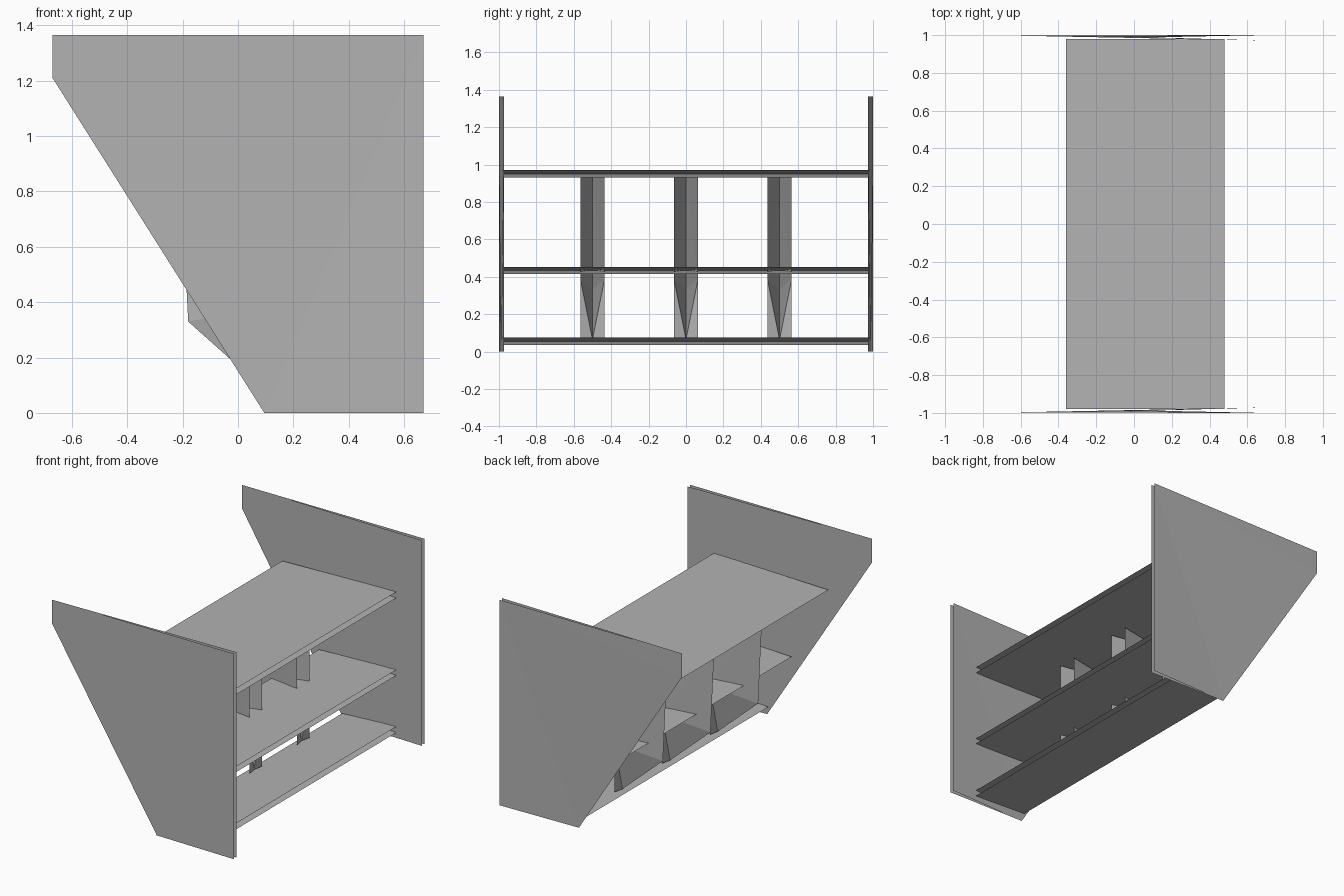
import bpy
import bmesh

cube = bpy.data.objects.get("Cube")
if cube:
    bpy.data.objects.remove(cube, do_unlink=True)

grey = bpy.data.materials.new("card_grey")
grey.use_nodes = True
COLOUR = (0.45, 0.45, 0.45, 1)
grey.diffuse_color = COLOUR
grey.node_tree.nodes["Principled BSDF"].inputs["Base Color"].default_value = COLOUR


def folded_sheet(name, leaves):
    """Thin folded card: each leaf is a list of triangles or quads."""
    bm = bmesh.new()
    for leaf in leaves:
        for face in leaf:
            bm.faces.new([bm.verts.new(p) for p in face])
    bmesh.ops.remove_doubles(bm, verts=bm.verts, dist=0.0005)
    mesh = bpy.data.meshes.new(name)
    bm.to_mesh(mesh)
    bm.free()
    mesh.materials.append(grey)
    obj = bpy.data.objects.new(name, mesh)
    bpy.context.collection.objects.link(obj)
    return obj


def end_panel(name, side):
    # two leaves joined along the slanted edge, open at the +x edge
    tip, bend, foot = (-0.67, side * 0.998, 1.365), (-0.67, side * 0.998, 1.21), (0.095, side * 0.988, 0)
    leaves = []
    for y in (1.0, 0.972):
        top, low = (0.67, side * y, 1.365), (0.67, side * y, 0)
        leaf = [(tip, bend, top), (bend, foot, top), (foot, low, top)]
        if (side > 0) == (y == 1.0):
            leaf = [f[::-1] for f in leaf]
        leaves.append(leaf)
    folded_sheet(name, leaves)


def shelf(name, front, upper, lower):
    # top and bottom leaves meeting in a fold at the -x edge
    fold = (upper + lower) / 2
    leaves = []
    for z in (upper, lower):
        quad = [(front, -0.98, fold), (0.48, -0.98, z), (0.48, 0.98, z), (front, 0.98, fold)]
        leaves.append([quad if z == upper else quad[::-1]])
    folded_sheet(name, leaves)


def divider(name, y):
    # upright card folded along its -x edge, slanted towards the foot
    head, bend, foot = (-0.21, y, 0.93), (-0.18, y, 0.33), (0.117, y, 0.065)
    leaves = []
    for offset in (-0.065, 0.065):
        a, b, c = [(0.13, y + offset, z) for z in (0.93, 0.39, 0.065)]
        leaf = [(head, bend, b), (head, b, a), (bend, foot, b), (foot, c, b)]
        leaves.append(leaf if offset < 0 else [f[::-1] for f in leaf])
    folded_sheet(name, leaves)


end_panel("near_end_panel", -1)
end_panel("far_end_panel", 1)

shelf("top_shelf", -0.36, 0.97, 0.93)
shelf("middle_shelf", -0.09, 0.452, 0.415)
shelf("bottom_shelf", 0.08, 0.075, 0.035)

for label, y in (("near", -0.5), ("middle", 0.0), ("far", 0.5)):
    divider(label + "_divider", y)
